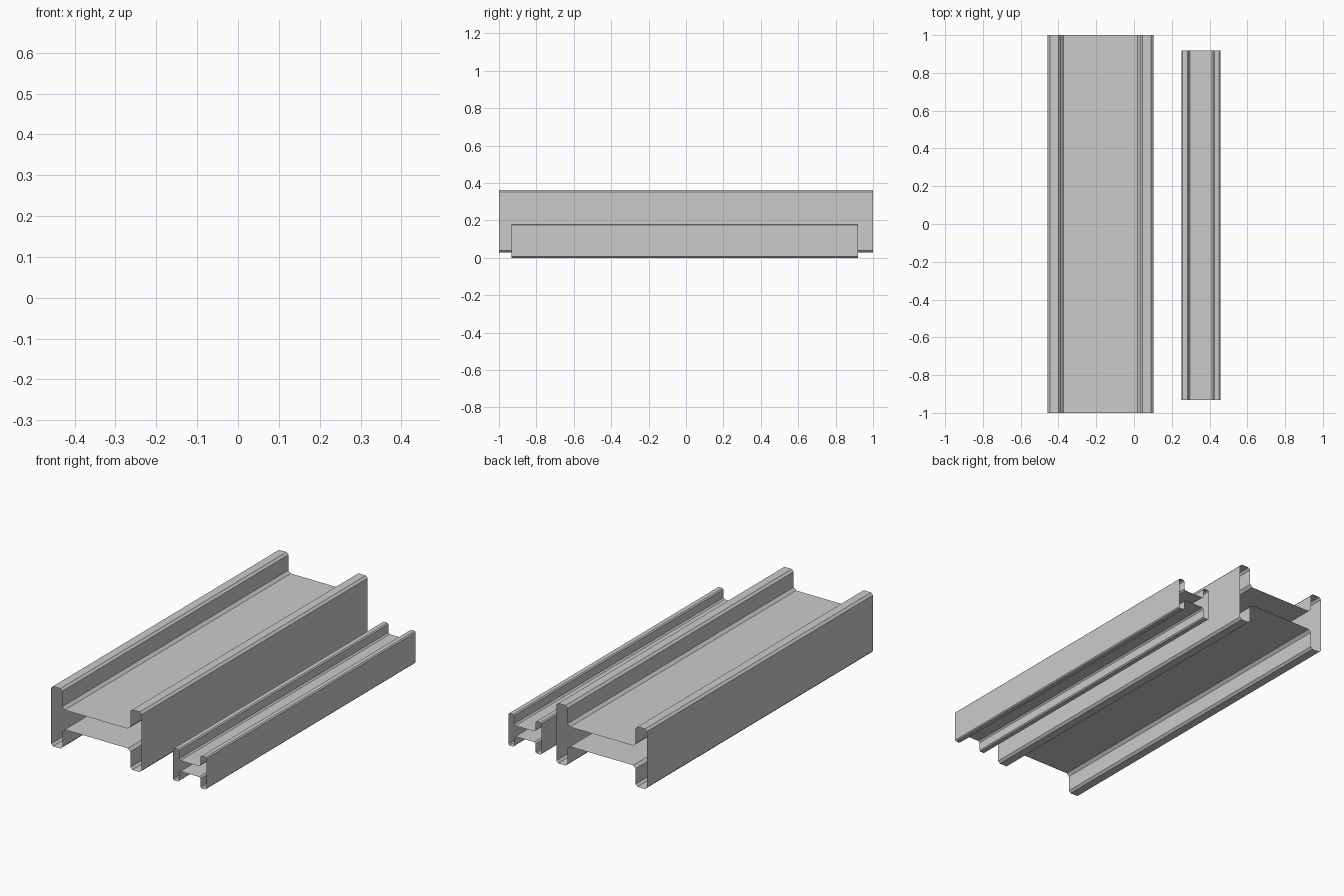
import bpy, bmesh

if "Cube" in bpy.data.objects:
    bpy.data.objects.remove(bpy.data.objects["Cube"])


def h_beam(name, x0, x1, z0, z1, y0, y1, flange, web, chamfer, fillet):
    """Hollow H-section beam along y, open at both ends."""
    cx, cz = (x0 + x1) / 2, (z0 + z1) / 2
    w, h, t = (x1 - x0) / 2, (z1 - z0) / 2, web / 2
    inner = w - flange
    # One quarter of the section, from outer wall to web
    quarter = [(w, h - chamfer), (w - chamfer, h), (inner + chamfer, h),
               (inner, h - chamfer), (inner, t + fillet), (inner - fillet, t)]
    profile = quarter + [(-x, z) for x, z in reversed(quarter)]
    profile += [(-x, -z) for x, z in quarter]
    profile += [(x, -z) for x, z in reversed(quarter)]

    bm = bmesh.new()
    front, back = ([bm.verts.new((cx + x, y, cz + z)) for x, z in profile]
                   for y in (y0, y1))
    n = len(profile)
    for i in range(n):
        j = (i + 1) % n
        bm.faces.new((front[i], back[i], back[j], front[j]))
    bm.normal_update()
    # Outer wall on the +x side must face +x
    wall = max(bm.faces, key=lambda f: f.calc_center_median().x)
    if wall.normal.x < 0:
        bmesh.ops.reverse_faces(bm, faces=bm.faces[:])
    mesh = bpy.data.meshes.new(name)
    bm.to_mesh(mesh)
    bm.free()
    obj = bpy.data.objects.new(name, mesh)
    bpy.context.collection.objects.link(obj)


# Wide beam and the smaller beam beside it
h_beam("large_beam", -0.458, 0.103, 0.027, 0.363, -1, 1,
       flange=0.07, web=0.11, chamfer=0.012, fillet=0.015)
h_beam("small_beam", 0.252, 0.457, 0.0, 0.18, -0.933, 0.919,
       flange=0.036, web=0.06, chamfer=0.006, fillet=0.008)
